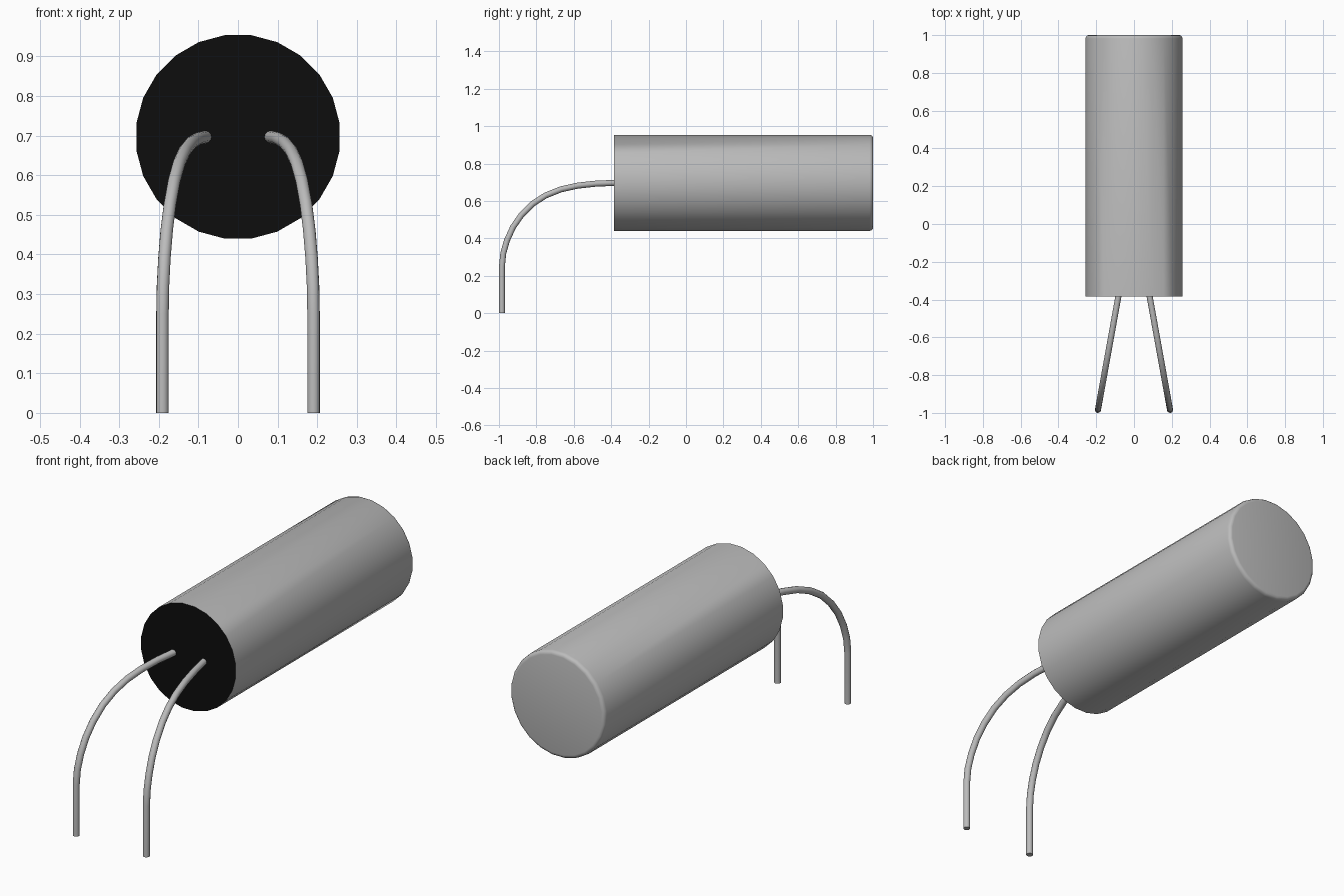
import bpy, bmesh, math
from mathutils import Vector

cube = bpy.data.objects.get("Cube")
if cube:
    bpy.data.objects.remove(cube)


def material(name, rgb):
    m = bpy.data.materials.new(name)
    m.use_nodes = True
    m.diffuse_color = (*rgb, 1)
    m.node_tree.nodes["Principled BSDF"].inputs["Base Color"].default_value = (*rgb, 1)
    return m


metal = material("grey metal", (0.5, 0.5, 0.5))
black = material("black seal", (0.004, 0.004, 0.004))

SIDES = 24
AXIS_Z = 0.697
FRONT = -0.385


def finish(bm, name, mats, angle=40):
    bmesh.ops.recalc_face_normals(bm, faces=bm.faces)
    mesh = bpy.data.meshes.new(name)
    bm.to_mesh(mesh)
    bm.free()
    obj = bpy.data.objects.new(name, mesh)
    bpy.context.collection.objects.link(obj)
    for m in mats:
        mesh.materials.append(m)
    bpy.ops.object.select_all(action='DESELECT')
    obj.select_set(True)
    bpy.context.view_layer.objects.active = obj
    bpy.ops.object.shade_smooth_by_angle(angle=math.radians(angle))
    return obj


def loft(bm, rings):
    """Join rings of points into a closed tube with capped ends."""
    loops = [[bm.verts.new(p) for p in ring] for ring in rings]
    for a, b in zip(loops, loops[1:]):
        for i in range(len(a)):
            j = (i + 1) % len(a)
            bm.faces.new((a[i], a[j], b[j], b[i]))
    return bm.faces.new(loops[0]), bm.faces.new(loops[-1])


# Cylindrical can: profile of (radius, y), with a rounded rear edge
profile = [(0.259, FRONT), (0.259, 0.982), (0.256, 0.992), (0.25, 0.998), (0.241, 1.0)]
rings = []
for r, y in profile:
    angles = [math.tau * (i + 0.5) / SIDES for i in range(SIDES)]
    rings.append([(r * math.cos(a), y, AXIS_Z + r * math.sin(a)) for a in angles])
bm = bmesh.new()
front_cap, _ = loft(bm, rings)
bmesh.ops.inset_region(bm, faces=[front_cap], thickness=0.016)
front_cap.material_index = 1
finish(bm, "can", [metal, black])

# Wire leads: bent path of (y, z), splaying outwards towards the front
bend = [(-0.37, 0.697), (-0.48, 0.693), (-0.58, 0.682), (-0.67, 0.662),
        (-0.75, 0.63), (-0.82, 0.585), (-0.88, 0.525), (-0.925, 0.46),
        (-0.957, 0.39), (-0.977, 0.32), (-0.984, 0.25), (-0.984, 0.0)]
WIRE = 0.016
for side, name in ((1, "left_lead"), (-1, "right_lead")):
    path = [Vector((side * (0.083 + 0.108 * (FRONT - y) / 0.6), y, z)) for y, z in bend]
    across = Vector((path[-1] - path[0]).xy.to_3d()).cross(Vector((0, 0, 1))).normalized()
    rings = []
    for i, p in enumerate(path):
        tangent = (path[min(i + 1, len(path) - 1)] - path[max(i - 1, 0)]).normalized()
        if i == len(path) - 1:
            tangent = Vector((0, 0, -1))
        up = across.cross(tangent)
        rings.append([p + WIRE * (across * math.cos(a) + up * math.sin(a))
                      for a in (math.tau * k / 12 for k in range(12))])
    bm = bmesh.new()
    loft(bm, rings)
    finish(bm, name, [metal], 50)
